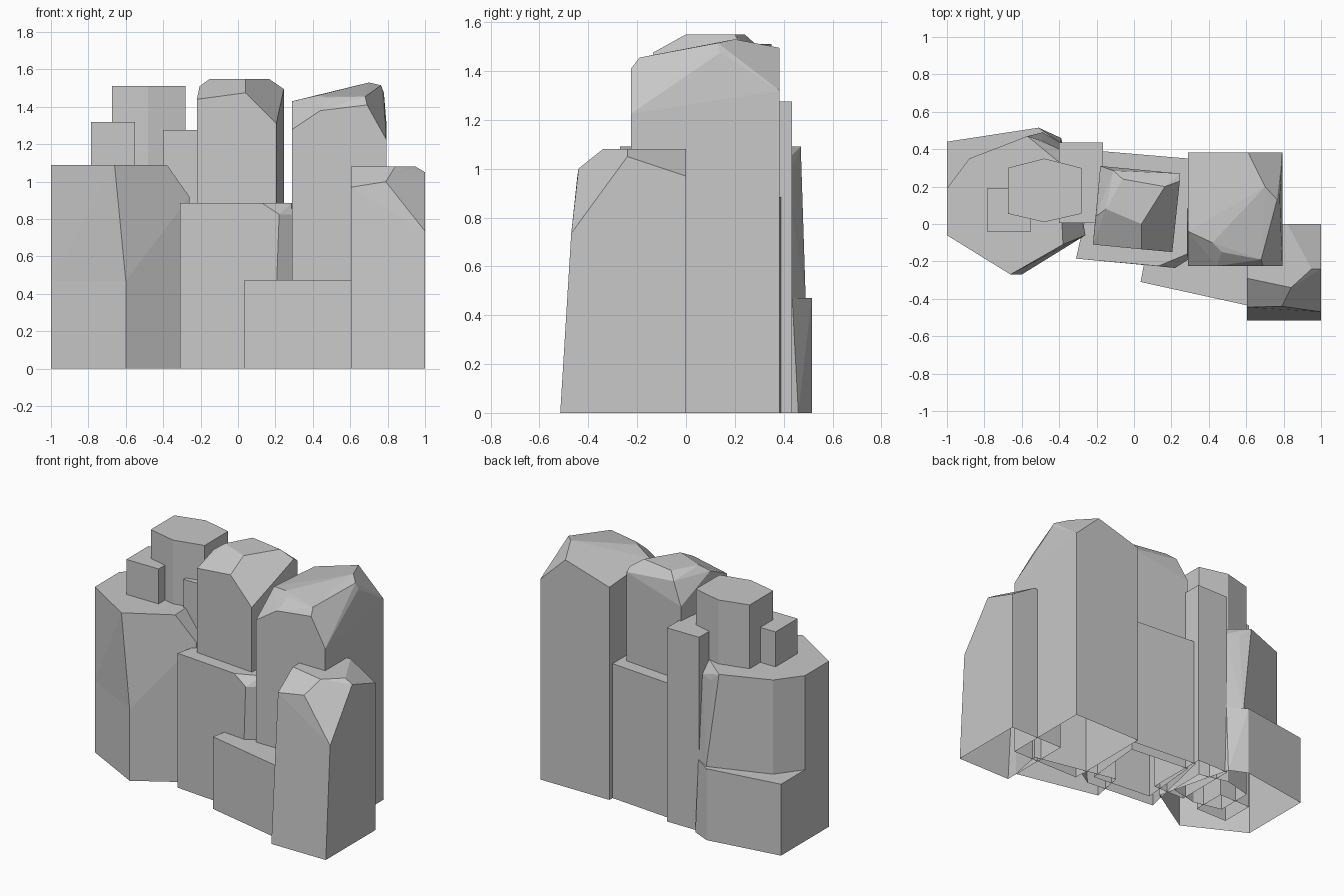
import bpy
import bmesh
from math import radians

default_cube = bpy.data.objects.get("Cube")
if default_cube:
    bpy.data.objects.remove(default_cube, do_unlink=True)

# One stone colour for the whole cliff
stone = bpy.data.materials.new("stone_grey")
stone.use_nodes = True
stone_colour = (.58, .58, .58, 1)
stone.diffuse_color = stone_colour
stone.node_tree.nodes["Principled BSDF"].inputs["Base Color"].default_value = stone_colour


def level(footprint, height):
    """Lift a flat outline to a height."""
    return [(x, y, height) for x, y in footprint]


def rectangle(left, right, front, back):
    """Outline of an upright box."""
    return [(left, front), (right, front), (right, back), (left, back)]


def rock(name, points):
    """Make a faceted convex shell, open underneath, that wraps the corners."""
    bm = bmesh.new()
    for point in points:
        bm.verts.new(point)
    hull = bmesh.ops.convex_hull(bm, input=bm.verts[:])
    loose = {v for v in hull["geom_interior"] + hull["geom_unused"]
             if isinstance(v, bmesh.types.BMVert) and v.is_valid}
    bmesh.ops.delete(bm, geom=list(loose), context="VERTS")
    # Merge the triangles of each flat face
    bmesh.ops.dissolve_limit(bm, angle_limit=radians(3),
                             verts=bm.verts[:], edges=bm.edges[:])
    bmesh.ops.recalc_face_normals(bm, faces=bm.faces[:])
    # Open the underside
    underside = [face for face in bm.faces if face.normal.z < -.9]
    bmesh.ops.delete(bm, geom=underside, context="FACES")
    mesh = bpy.data.meshes.new(name)
    bm.to_mesh(mesh)
    bm.free()
    mesh.materials.append(stone)
    part = bpy.data.objects.new(name, mesh)
    bpy.context.collection.objects.link(part)


def pillar(name, footprint, height):
    """Make a straight-sided column standing on the ground."""
    rock(name, level(footprint, 0) + level(footprint, height))


# Wide rock on the right-hand side: a low base with a ledge at the back
ledge = .47
wide_sides = [(-1, .44), (-1, -.06), (-.6, -.27), (-.26, -.06), (-.51, .515)]
rock("wide_rock_base", level(wide_sides, 0) + level(wide_sides, ledge)
     + [(-.39, .46, 0), (-.395, .435, ledge)])

# Upper part of the wide rock, with a cut front corner and a chipped back one
wide_waist = [(-1, -.06), (-.6, -.27), (-.26, -.06), (-.27, 0),
              (-.395, .435), (-.49, .49), (-.88, .35), (-1, .19)]
wide_top = [(-1, -.06), (-.66, -.27), (-.38, -.11), (-.41, .01),
            (-.4, .33), (-.48, .36), (-.57, .47), (-.88, .35), (-1, .19)]
wide_corner = [(-.26, -.06), (-.27, 0)]
rock("wide_rock_upper", level(wide_waist, ledge)
     + level(wide_corner, .92) + level(wide_top, 1.09)
     + [(-.49, .445, 1.02), (-.4, .4, 1.02)])

# Six-sided column and the small blocks beside it
column_outline = [(-.478 + side * .196, y)
                  for side in (-1, 1) for y in (.055, .3)]
column_outline += [(-.48, .01), (-.48, .35)]
pillar("six_sided_column", column_outline, 1.51)
pillar("small_block", rectangle(-.785, -.55, -.04, .19), 1.32)
pillar("back_block", rectangle(-.4, -.165, .005, .435), 1.275)

# Middle block with a broken front corner
middle_foot = [(-.31, -.185), (.19, -.23), (.285, -.17), (.29, .35), (-.18, .39)]
middle_top = [(-.31, -.185), (.13, -.225), (.285, -.16), (.29, .35), (-.18, .39)]
middle_corner = [(.22, -.235), (.29, -.19)]
rock("middle_block", level(middle_foot, 0)
     + level(middle_corner, .825) + level(middle_top, .885))

# Tall middle rock with a bevelled crown
tall_middle_foot = [(-.22, -.11), (.205, -.15), (.245, .27), (-.18, .31)]
tall_middle_crown = [(-.15, .08), (.04, 0), (.165, .2), (-.06, .24)]
rock("tall_middle_rock", level(tall_middle_foot, 0)
     + level(tall_middle_crown, 1.55)
     + [(-.22, -.11, 1.44), (.04, -.135, 1.475), (.205, -.15, 1.31),
        (.245, .23, 1.495), (.245, .27, 1.47),
        (-.18, .31, 1.37), (-.11, .285, 1.51), (-.205, .04, 1.51)])

# Tall outer rock with a sloping, many-faced crown
tall_outer_foot = rectangle(.29, .793, -.225, .383)
rock("tall_outer_rock", level(tall_outer_foot, 0) + [
    # front rim
    (.29, -.225, 1.28), (.44, -.225, 1.38), (.69, -.225, 1.41), (.793, -.225, 1.225),
    # front shoulder
    (.29, -.04, 1.43), (.42, -.1, 1.46), (.47, -.15, 1.45), (.68, -.19, 1.455),
    # ridge and outer edge
    (.7, .2, 1.53), (.765, .13, 1.515), (.78, .14, 1.475),
    # back rim
    (.29, .383, 1.4), (.61, .383, 1.495), (.793, .383, 1.32)])

# Front outer rock, leaning back and chipped at its corner
front_outer_foot = rectangle(.603, 1, -.515, 0)
front_outer_top = [(.603, -.29), (.84, -.34), (.95, -.24), (.82, 0), (.603, 0)]
rock("front_outer_rock", level(front_outer_foot, 0)
     + level(front_outer_top, 1.08)
     + [(.603, -.445, .97), (.79, -.44, 1), (1, -.47, .735),
        (1, -.24, 1.05), (1, 0, .97)])

# Low step at the front
pillar("front_step", [(.035, -.31), (.605, -.435), (.65, -.2), (.08, -.08)], .475)
